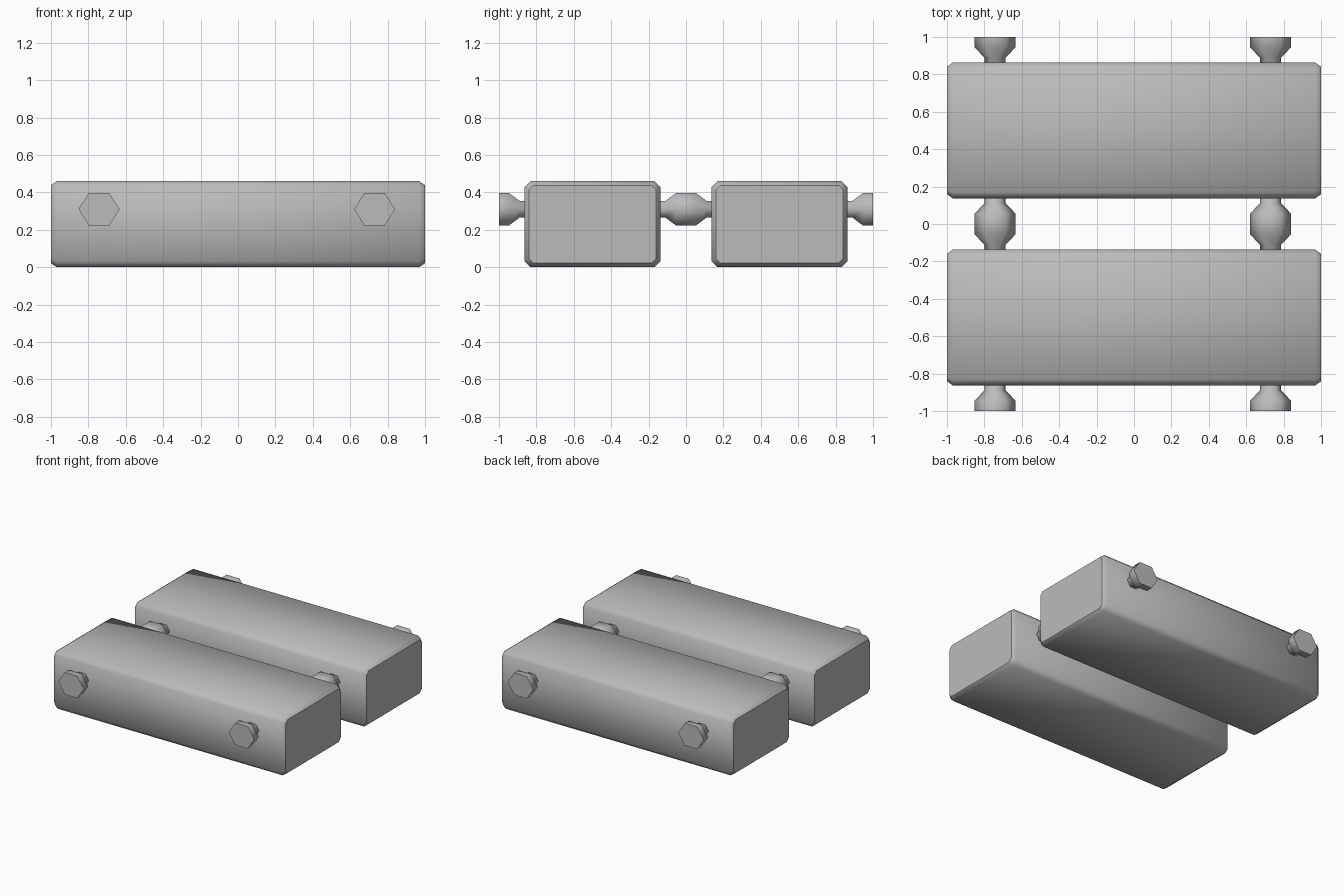
import bpy
import bmesh
import math

cube = bpy.data.objects.get("Cube")
if cube:
    bpy.data.objects.remove(cube, do_unlink=True)

grey = bpy.data.materials.new("plain grey")
grey.use_nodes = True
colour = (0.5, 0.5, 0.5, 1.0)
grey.diffuse_color = colour
grey.node_tree.nodes["Principled BSDF"].inputs["Base Color"].default_value = colour


def loft(name, rings, location):
    """Skin matching rings of points, with flat, sharp-edged end caps."""
    bm = bmesh.new()
    loops = [[bm.verts.new(p) for p in ring] for ring in rings]
    n = len(loops[0])
    for a, b in zip(loops, loops[1:]):
        for i in range(n):
            j = (i + 1) % n
            bm.faces.new((a[i], a[j], b[j], b[i])).smooth = True
    for loop in (loops[0], loops[-1]):
        cap = bm.faces.new(loop)
        for edge in cap.edges:
            edge.smooth = False
    bmesh.ops.recalc_face_normals(bm, faces=bm.faces[:])
    mesh = bpy.data.meshes.new(name)
    bm.to_mesh(mesh)
    bm.free()
    mesh.materials.append(grey)
    obj = bpy.data.objects.new(name, mesh)
    obj.location = location
    bpy.context.collection.objects.link(obj)
    return obj


def chamfered_ring(x, half_y, half_z, cut):
    """Rectangle with cut corners, standing across the x axis."""
    y, z = half_y - cut, half_z - cut
    return [(x, py, pz) for py, pz in (
        (half_y, -z), (half_y, z), (y, half_z), (-y, half_z),
        (-half_y, z), (-half_y, -z), (-y, -half_z), (y, -half_z))]


def hex_ring(y, radius):
    """Slightly flattened hexagon standing across the y axis."""
    return [(radius * math.cos(i * math.pi / 3), y,
             radius * 0.9 * math.sin(i * math.pi / 3)) for i in range(6)]


# Two long blocks with chamfered edges
for name, y in (("front_block", -0.5), ("back_block", 0.5)):
    rings = [chamfered_ring(x, 0.3625 - inset, 0.23 - inset, 0.032 - inset * 0.3)
             for x, inset in ((-1, 0.022), (-0.97, 0), (0.97, 0), (1, 0.022))]
    loft(name, rings, (0, y, 0.23))

# Two hexagonal link rods: thick at the ends and in the middle
half = [(0.055, 0.11), (0.11, 0.057), (0.89, 0.057), (0.945, 0.11), (1.0, 0.11)]
profile = [(-y, r) for y, r in reversed(half)] + half
for name, x in (("right_link_rod", -0.743), ("left_link_rod", 0.73)):
    loft(name, [hex_ring(y, r) for y, r in profile], (x, 0, 0.31))
